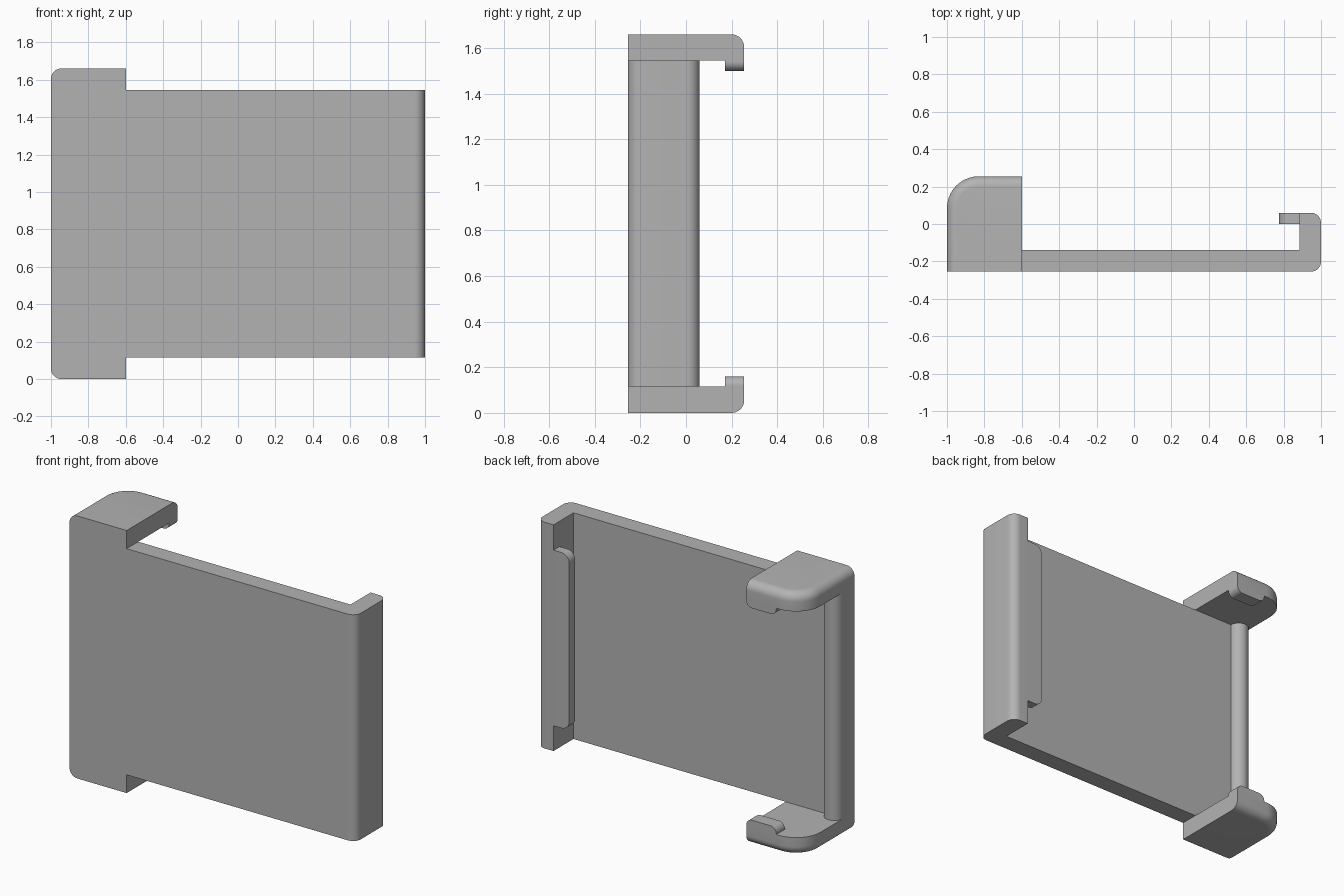
import bpy, bmesh, math
from mathutils import Vector

cube = bpy.data.objects.get("Cube")
if cube:
    bpy.data.objects.remove(cube, do_unlink=True)

grey = bpy.data.materials.new("plain grey")
grey.use_nodes = True
colour = (0.45, 0.45, 0.45, 1)
grey.diffuse_color = colour
grey.node_tree.nodes["Principled BSDF"].inputs["Base Color"].default_value = colour

T = 0.115            # wall thickness
FRONT, BACK = -0.255, 0.255
INNER = FRONT + T    # rear face of the plate
HEIGHT = 1.66
MID = HEIGHT / 2


def rounded(corners, steps=10):
    """Outline from (a, b, radius) corners, with arcs at right-angled corners."""
    pts = []
    for i, (a, b, r) in enumerate(corners):
        p = Vector((a, b))
        if r == 0:
            pts.append(p)
            continue
        u = (Vector(corners[i - 1][:2]) - p).normalized()
        v = (Vector(corners[(i + 1) % len(corners)][:2]) - p).normalized()
        for k in range(steps + 1):
            t = math.pi / 2 * k / steps
            pts.append(p + r * (u * (1 - math.sin(t)) + v * (1 - math.cos(t))))
    return pts


def prism(name, corners, low, high, axis="z", rim=None, rim_radius=0):
    """Extrude an outline along an axis; optionally round the rim edges picked by a rule."""
    place = {"z": lambda a, b, c: (a, b, c), "y": lambda a, b, c: (a, c, b)}[axis]
    pts = rounded(corners)
    bm = bmesh.new()
    lower = [bm.verts.new(place(p.x, p.y, low)) for p in pts]
    upper = [bm.verts.new(place(p.x, p.y, high)) for p in pts]
    bm.faces.new(lower)
    bm.faces.new(upper)
    for i in range(len(pts)):
        j = (i + 1) % len(pts)
        bm.faces.new((lower[i], lower[j], upper[j], upper[i]))
    bmesh.ops.recalc_face_normals(bm, faces=bm.faces)
    if rim:
        edges = [e for e in bm.edges if rim(e.verts[0].co, e.verts[1].co)]
        bmesh.ops.bevel(bm, geom=edges, offset=rim_radius, offset_type="OFFSET",
                        segments=8, profile=0.5, affect="EDGES")
        bmesh.ops.recalc_face_normals(bm, faces=bm.faces)
    mesh = bpy.data.meshes.new(name)
    bm.to_mesh(mesh)
    bm.free()
    mesh.materials.append(grey)
    obj = bpy.data.objects.new(name, mesh)
    bpy.context.collection.objects.link(obj)
    bpy.ops.object.select_all(action="DESELECT")
    obj.select_set(True)
    bpy.context.view_layer.objects.active = obj
    bpy.ops.object.shade_smooth_by_angle(angle=math.radians(35))
    return obj


# Plate with the turned-up side lip
prism("plate_and_lip", [
    (-1, FRONT, 0), (1, FRONT, 0.055), (1, 0.06, 0.055),
    (1 - T, 0.06, 0), (1 - T, INNER, 0), (-1, INNER, 0)], T, HEIGHT - T)

# Retaining tab on the lip, rounded at its free corners
prism("lip_tab", [
    (0.775, 0.275, 0.055), (1 - T, 0.275, 0), (1 - T, HEIGHT - 0.275, 0),
    (0.775, HEIGHT - 0.275, 0.055)], 0, 0.06, "y")

# Half-round bead on the rear face at the opposite side
R = 0.06
prism("edge_bead", [
    (-1, INNER, 0), (-1 + 2 * R, INNER, 0),
    (-1 + 2 * R, INNER + R, R), (-1, INNER + R, R)], T, HEIGHT - T)

# Top and bottom clips with a hook each
for side, sign in (("top", 1), ("bottom", -1)):
    def level(d):
        return MID + sign * d

    outer = level(MID)

    def on_rim(p, q):
        on_outer = all(abs(v.z - outer) < 1e-4 for v in (p, q))
        at_front = p.y < FRONT + 1e-4 and q.y < FRONT + 1e-4
        at_inner_end = p.x > -0.601 and q.x > -0.601
        return on_outer and not at_front and not at_inner_end

    z = sorted((level(MID - T), outer))
    prism(side + "_clip", [
        (-1, FRONT, 0), (-0.6, FRONT, 0), (-0.6, BACK, 0), (-1, BACK, 0.17)],
        z[0], z[1], "z", on_rim, 0.055)

    base, tip = level(MID - T), level(MID - 0.16)
    prism(side + "_hook", [
        (-0.81, base, 0), (-0.6, base, 0), (-0.6, tip, 0.04), (-0.81, tip, 0.04)],
        0.17, BACK, "y")
